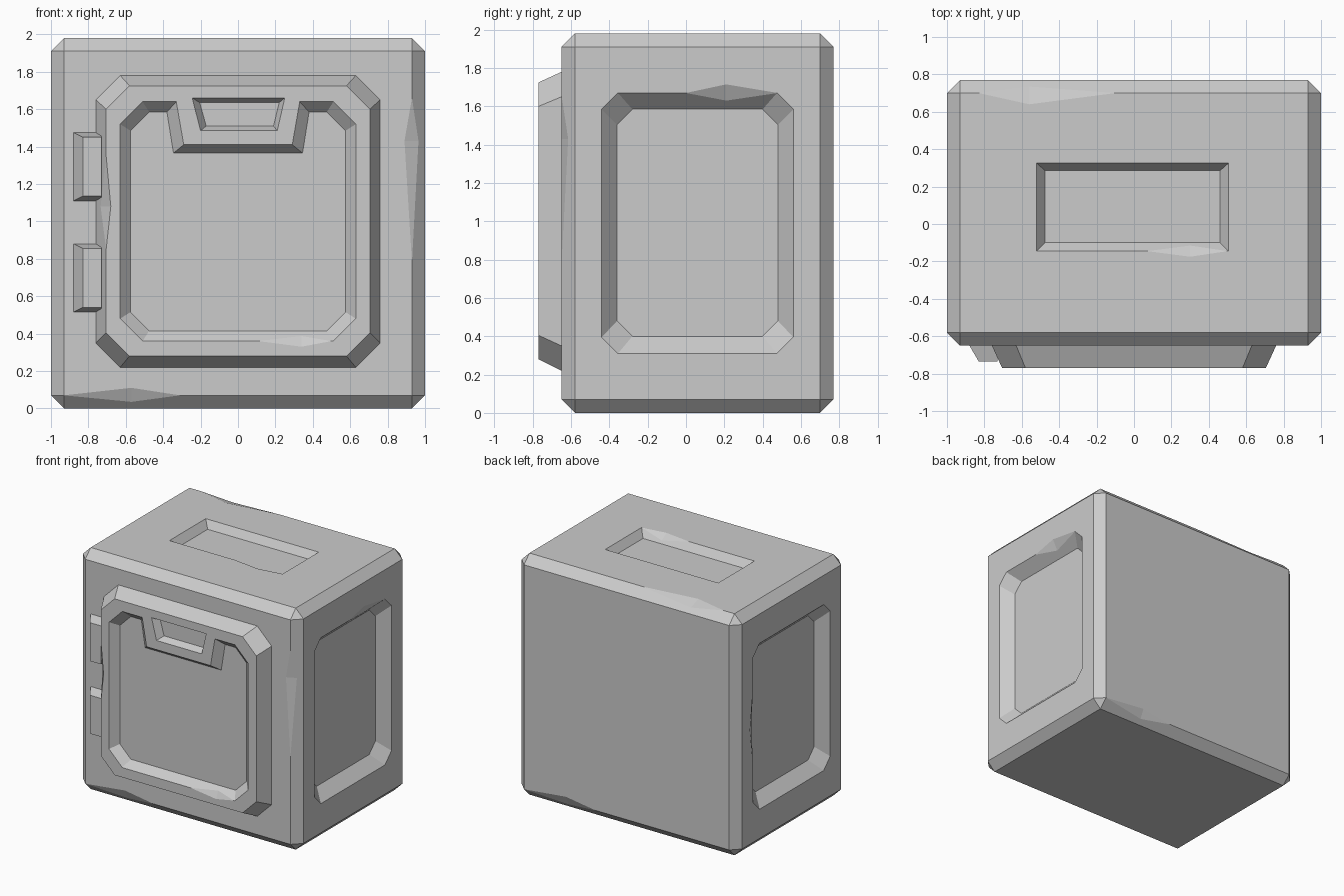
import bpy, bmesh
from mathutils import Vector

cube = bpy.data.objects.get("Cube")
if cube:
    bpy.data.objects.remove(cube, do_unlink=True)

grey = bpy.data.materials.new("plain_grey")
grey.use_nodes = True
grey.diffuse_color = (0.6, 0.6, 0.6, 1)
grey.node_tree.nodes["Principled BSDF"].inputs["Base Color"].default_value = (0.6, 0.6, 0.6, 1)

FRONT, BACK, TOP = -0.65, 0.77, 1.98
DOOR = -0.77


def finish(name, bm):
    bmesh.ops.recalc_face_normals(bm, faces=bm.faces)
    mesh = bpy.data.meshes.new(name)
    bm.to_mesh(mesh)
    bm.free()
    mesh.materials.append(grey)
    obj = bpy.data.objects.new(name, mesh)
    bpy.context.collection.objects.link(obj)
    return obj


def loft(name, rings):
    """Closed solid through rings of matching points."""
    bm = bmesh.new()
    loops = [[bm.verts.new(p) for p in ring] for ring in rings]
    n = len(loops[0])
    for a, b in zip(loops, loops[1:]):
        for i in range(n):
            j = (i + 1) % n
            bm.faces.new((a[i], a[j], b[j], b[i]))
    bm.faces.new(loops[0])
    bm.faces.new(loops[-1])
    return finish(name, bm)


def cut(target, cutter):
    cutter.hide_render = True
    mod = target.modifiers.new("cut", 'BOOLEAN')
    mod.operation, mod.solver, mod.object = 'DIFFERENCE', 'EXACT', cutter
    bpy.context.view_layer.objects.active = target
    bpy.ops.object.modifier_apply(modifier=mod.name)
    bpy.data.objects.remove(cutter, do_unlink=True)


def chip(target, a, b, p, q, out):
    """Knock a shallow nick out of the edge from a to b."""
    bm = bmesh.new()
    tip = (Vector(p) + Vector(q)) / 2 + Vector(out)
    for co in (a, b, p, q, tip):
        bm.verts.new(co)
    bmesh.ops.convex_hull(bm, input=bm.verts)
    cut(target, finish("chip_cutter", bm))


def rect(u0, u1, v0, v1):
    return [(u0, v0), (u1, v0), (u1, v1), (u0, v1)]


def octagon(u0, u1, v0, v1, c):
    return [(u0 + c, v0), (u1 - c, v0), (u1, v0 + c), (u1, v1 - c),
            (u1 - c, v1), (u0 + c, v1), (u0, v1 - c), (u0, v0 + c)]


def on_y(pts, y):
    return [(u, y, v) for u, v in pts]


def on_x(pts, x):
    return [(x, u, v) for u, v in pts]


def on_z(pts, z):
    return [(u, v, z) for u, v in pts]


def recess(target, place, rim, floor, level, out, depth):
    cut(target, loft("recess_cutter", [place(rim, level + out * 0.03),
                                       place(rim, level),
                                       place(floor, level - out * depth)]))


# Chamfered safe body
bm = bmesh.new()
bmesh.ops.create_cube(bm, size=1)
for v in bm.verts:
    v.co = (v.co.x * 2, v.co.y * (BACK - FRONT) + (BACK + FRONT) / 2, (v.co.z + 0.5) * TOP)
bmesh.ops.bevel(bm, geom=bm.edges[:], offset=0.07, segments=1, affect='EDGES')
body = finish("body", bm)

# Side and top panels sunk into the body
for s in (1, -1):
    recess(body, on_x, octagon(-0.44, 0.56, 0.31, 1.67, 0.085),
           octagon(-0.36, 0.48, 0.4, 1.585, 0.08), s, s, 0.09)
recess(body, on_z, rect(-0.52, 0.505, -0.145, 0.325),
       rect(-0.475, 0.46, -0.1, 0.285), TOP, 1, 0.06)

# Worn nicks on the body edges
chip(body, (-0.93, FRONT, 0.07), (-0.31, FRONT, 0.07), (-0.57, FRONT, 0.11),
     (-0.57, -0.615, 0.035), (0, -0.1, -0.06))
chip(body, (0.93, BACK, 0.07), (0.28, BACK, 0.07), (0.55, BACK, 0.11),
     (0.55, 0.735, 0.035), (0, 0.1, -0.06))
chip(body, (0.93, FRONT, 0.78), (0.93, FRONT, 1.66), (0.89, FRONT, 1.43),
     (0.965, -0.615, 1.43), (0.06, -0.1, 0))
chip(body, (-0.83, 0.7, TOP), (-0.1, 0.7, TOP), (-0.56, 0.64, TOP),
     (-0.56, 0.735, 1.945), (0, 0.06, 0.1))
chip(body, (1, 0, 1.67), (1, 0.48, 1.67), (1, 0.21, 1.715),
     (0.957, 0.21, 1.63), (0.06, 0, -0.04))
chip(body, (-1, 0.56, 0.7), (-1, 0.56, 1.35), (-1, 0.6, 1),
     (-0.957, 0.52, 1), (-0.06, -0.04, 0))
chip(body, (0.07, -0.145, TOP), (0.5, -0.145, TOP), (0.3, -0.175, TOP),
     (0.3, -0.115, 1.94), (0, 0.04, 0.06))

# Door slab with sloping sides
base = octagon(-0.76, 0.76, 0.22, 1.78, 0.13)
door = loft("door", [on_y(base, -0.62), on_y(base, FRONT),
                     on_y(octagon(-0.705, 0.705, 0.28, 1.725, 0.125), DOOR)])

# Sunken door panel, notched at the top around the handle
rim = octagon(-0.63, 0.63, 0.36, 1.64, 0.12)
floor = octagon(-0.575, 0.575, 0.415, 1.585, 0.1)
rim[5:5] = [(0.33, 1.64), (0.29, 1.41), (-0.29, 1.41), (-0.33, 1.64)]
floor[5:5] = [(0.38, 1.585), (0.345, 1.365), (-0.345, 1.365), (-0.38, 1.585)]
recess(door, on_y, rim, floor, DOOR, -1, 0.06)

# Finger hollow of the handle
recess(door, on_y, [(-0.2, 1.485), (0.21, 1.485), (0.25, 1.66), (-0.245, 1.66)],
       [(-0.17, 1.51), (0.19, 1.51), (0.22, 1.635), (-0.205, 1.635)], DOOR, -1, 0.055)

# Worn nicks on the door
chip(door, (-0.705, DOOR, 0.85), (-0.705, DOOR, 1.35), (-0.68, DOOR, 1.08),
     (-0.735, -0.705, 1.08), (-0.06, -0.06, 0))
chip(door, (0.11, DOOR, 0.36), (0.5, DOOR, 0.36), (0.34, DOOR, 0.33),
     (0.34, -0.74, 0.388), (0, -0.06, 0.03))

# Hinges beside the door
for name, z0 in (("lower_hinge", 0.515), ("upper_hinge", 1.11)):
    z1 = z0 + 0.365
    outer = rect(-0.88, -0.73, z0, z1)
    loft(name, [on_y(outer, -0.63), on_y(outer, FRONT),
                on_y(rect(-0.83, -0.73, z0 + 0.025, z1 - 0.025), -0.735)])
